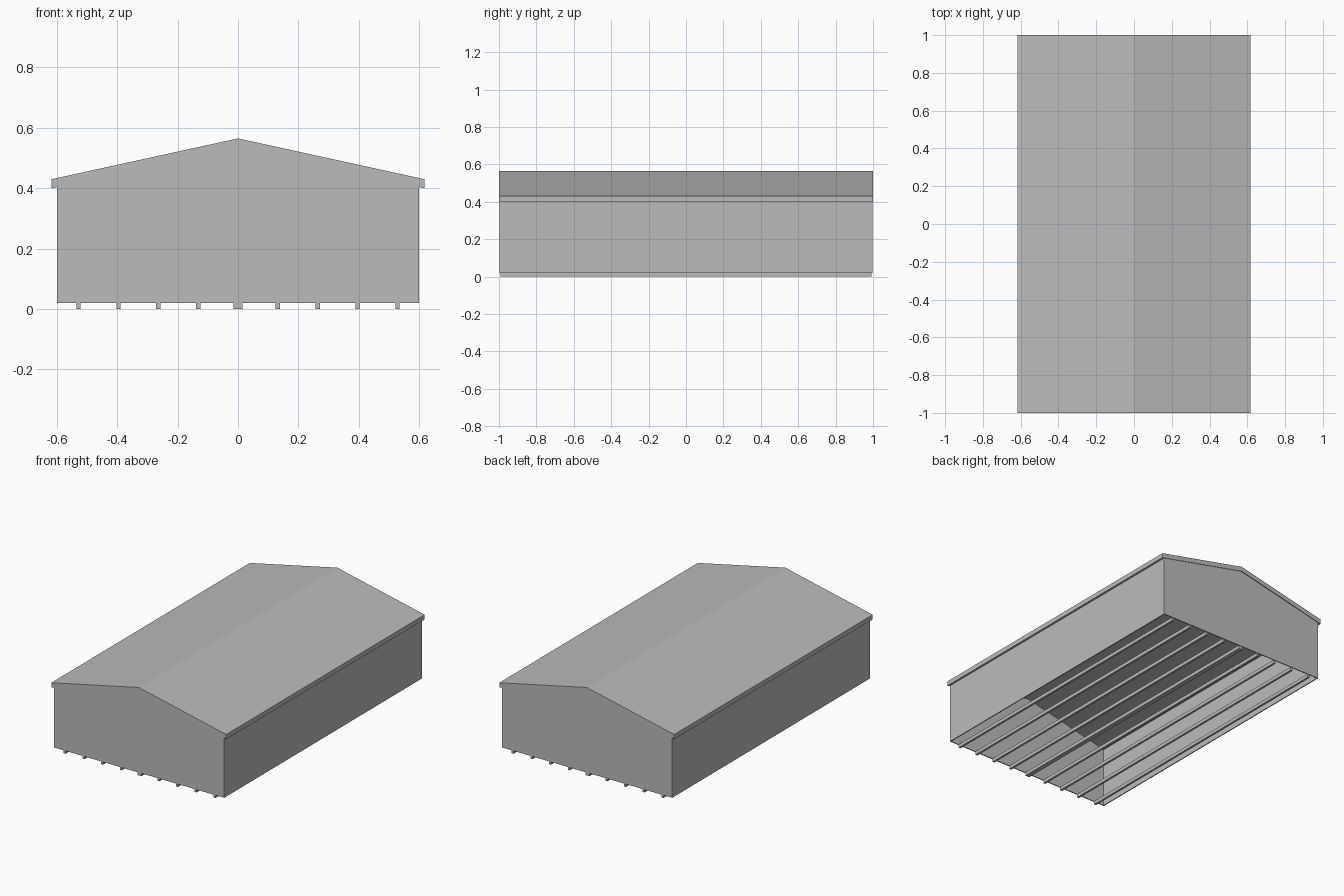
import bpy

if "Cube" in bpy.data.objects:
    bpy.data.objects.remove(bpy.data.objects["Cube"], do_unlink=True)

GREY = (0.5, 0.5, 0.5, 1.0)
grey = bpy.data.materials.new("plain grey")
grey.use_nodes = True
grey.diffuse_color = GREY
grey.node_tree.nodes["Principled BSDF"].inputs["Base Color"].default_value = GREY


def extrude_y(name, profile, y0, y1):
    """Closed solid from an x-z profile, listed anticlockwise seen from the front."""
    n = len(profile)
    verts = [(x, y, z) for y in (y0, y1) for x, z in profile]
    faces = [tuple(range(n)), tuple(range(2 * n - 1, n - 1, -1))]
    faces += [(i, i + n, (i + 1) % n + n, (i + 1) % n) for i in range(n)]
    mesh = bpy.data.meshes.new(name)
    mesh.from_pydata(verts, [], faces)
    mesh.materials.append(grey)
    obj = bpy.data.objects.new(name, mesh)
    bpy.context.collection.objects.link(obj)
    return obj


def bar(name, x, width, z0, z1, half_length):
    a, b = x - width / 2, x + width / 2
    return extrude_y(name, [(a, z0), (b, z0), (b, z1), (a, z1)],
                     -half_length, half_length)


# Main proportions
HALF_X, EAVE_X = 0.6, 0.617
FLOOR, EAVE, RIDGE, ROOF = 0.02, 0.4, 0.535, 0.03
WALL_Y, WALL = 0.996, 0.006
slope = (RIDGE - EAVE) / EAVE_X
wall_top = EAVE + slope * (EAVE_X - HALF_X)

# Pitched roof slab with square fascias
extrude_y("roof", [(-EAVE_X, EAVE), (0, RIDGE), (EAVE_X, EAVE),
                   (EAVE_X, EAVE + ROOF), (0, RIDGE + ROOF),
                   (-EAVE_X, EAVE + ROOF)], -1, 1)

# Gable ends
gable = [(-HALF_X, FLOOR), (HALF_X, FLOOR), (HALF_X, wall_top),
         (0, RIDGE), (-HALF_X, wall_top)]
extrude_y("front_gable_wall", gable, -WALL_Y, -WALL_Y + WALL)
extrude_y("back_gable_wall", gable, WALL_Y - WALL, WALL_Y)

# Long side walls, open underneath
for side, name in ((-1, "right_wall"), (1, "left_wall")):
    bar(name, side * (HALF_X - WALL / 2), WALL, FLOOR, wall_top, WALL_Y - WALL)

# Runners along the length, the middle one wider
for i in range(-4, 5):
    bar(f"floor_runner_{i + 5}", i * 0.132, 0.03 if i == 0 else 0.014,
        0, FLOOR + 0.002, 0.992)
